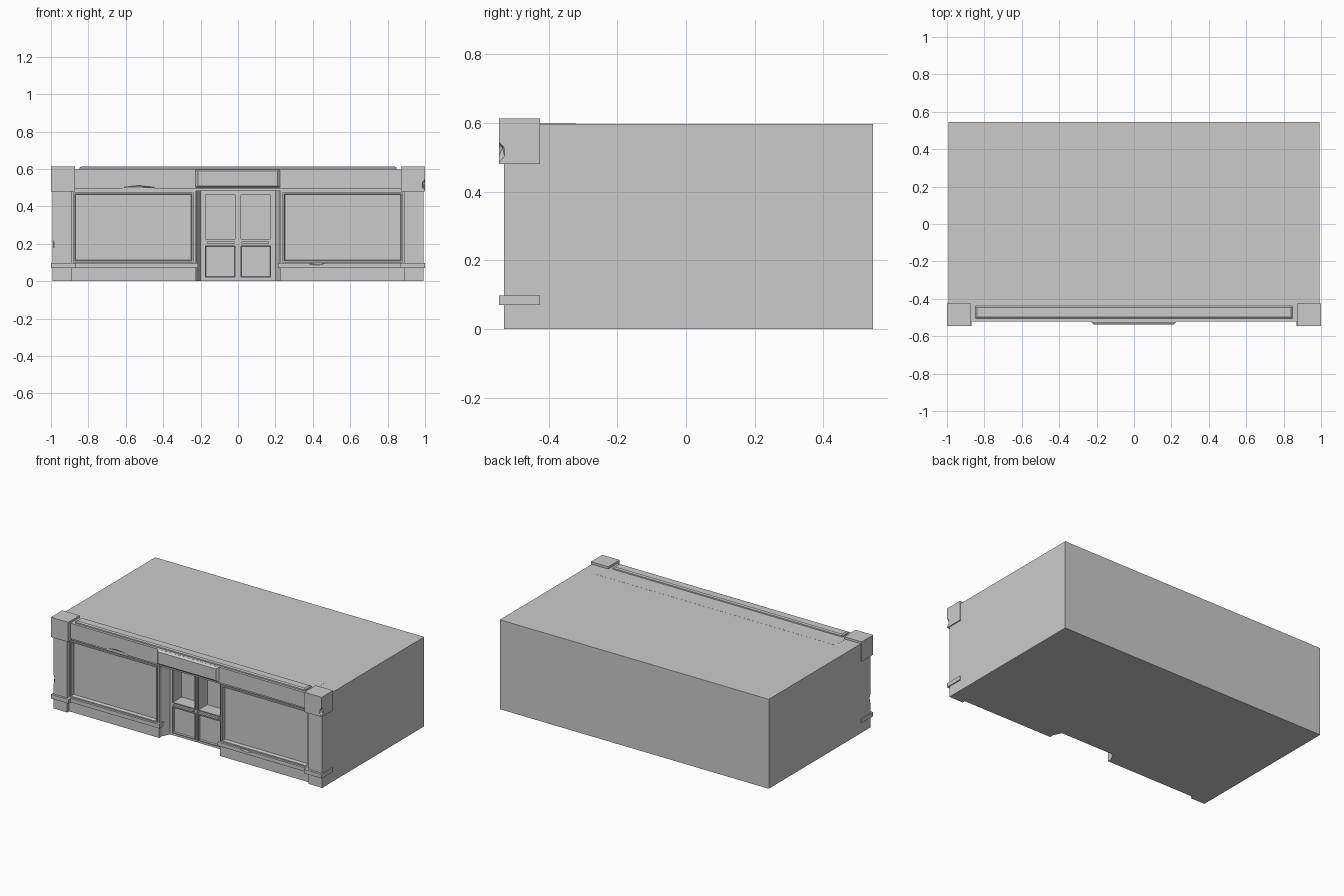
import bpy, bmesh

if "Cube" in bpy.data.objects:
    bpy.data.objects.remove(bpy.data.objects["Cube"])


def finish(name, bm):
    bmesh.ops.recalc_face_normals(bm, faces=bm.faces[:])
    me = bpy.data.meshes.new(name)
    bm.to_mesh(me)
    bm.free()
    ob = bpy.data.objects.new(name, me)
    bpy.context.collection.objects.link(ob)
    return ob


def loft(name, loops):
    """Skin through matching closed loops of points and cap both ends."""
    bm = bmesh.new()
    rows = [[bm.verts.new(p) for p in loop] for loop in loops]
    n = len(rows[0])
    for a, b in zip(rows, rows[1:]):
        for i in range(n):
            j = (i + 1) % n
            bm.faces.new((a[i], a[j], b[j], b[i]))
    bm.faces.new(rows[0])
    bm.faces.new(rows[-1])
    return finish(name, bm)


def panel(name, s, rings):
    """Rectangles (x0, x1, z0, z1, y) facing the front, mirrored by s."""
    return loft(name, [[(s * x0, y, z0), (s * x1, y, z0), (s * x1, y, z1), (s * x0, y, z1)]
                       for x0, x1, z0, z1, y in rings])


def box(name, s, x0, x1, y0, y1, z0, z1):
    return panel(name, s, [(x0, x1, z0, z1, y1), (x0, x1, z0, z1, y0)])


def chip(ob, loc, size):
    """Knock a small faceted chip out of an edge."""
    bm = bmesh.new()
    bmesh.ops.create_icosphere(bm, subdivisions=1, radius=1)
    for v in bm.verts:
        v.co = [c * r + o for c, r, o in zip(v.co, size, loc)]
    cutter = finish(ob.name + "_chip_cutter", bm)
    cutter.hide_render = True
    cutter.hide_set(True)
    mod = ob.modifiers.new("chip", 'BOOLEAN')
    mod.operation = 'DIFFERENCE'
    mod.solver = 'EXACT'
    mod.object = cutter


# main block with corner pilasters and splayed entrance, extruded from its plan
half = [(.993, .545), (.993, -.53), (.89, -.53), (.89, -.48), (.225, -.48), (.20, -.43), (.20, -.33)]
plan = half + [(-x, y) for x, y in reversed(half)]
body = loft("shop_body", [[(x, y, z) for x, y in plan] for z in (0, .597)])
chip(body, (-.995, -.532, .19), (.015, .015, .04))

for s, side in ((-1, "left"), (1, "right")):
    # pilaster cap and band
    cap = box(side + "_pilaster_cap", s, .872, 1, -.545, -.425, .48, .612)
    if s > 0:
        chip(cap, (1.0, -.545, .515), (.018, .02, .03))
    box(side + "_pilaster_band", s, .87, 1, -.545, -.425, .07, .097)

    # display window with stepped frame
    panel(side + "_window", s, [
        (.225, .89, .05, .495, -.47), (.225, .89, .05, .495, -.505),
        (.238, .88, .10, .475, -.505), (.238, .88, .10, .475, -.515),
        (.246, .872, .108, .467, -.515), (.250, .868, .112, .463, -.492)])
    # plinth and sill
    box(side + "_plinth", s, .225, .89, -.51, -.47, 0, .072)
    sill = box(side + "_sill", s, .215, .89, -.522, -.47, .07, .096)
    if s > 0:
        chip(sill, (.42, -.524, .097), (.06, .015, .012))

    # door leaf: deep upper light, shallow lower panel, push rail
    panel(side + "_door_upper", s, [
        (.003, .2, .2, .495, -.325), (.003, .2, .2, .495, -.43),
        (.010, .180, .218, .467, -.43), (.010, .180, .218, .467, -.437),
        (.016, .174, .224, .461, -.437), (.016, .174, .224, .461, -.345)])
    panel(side + "_door_lower", s, [
        (.003, .2, 0, .2, -.325), (.003, .2, 0, .2, -.43),
        (.010, .180, .016, .194, -.43), (.010, .180, .016, .194, -.437),
        (.016, .174, .022, .188, -.437), (.018, .172, .024, .186, -.425)])
    box(side + "_door_rail", s, .02, .165, -.445, -.42, .201, .213)

# door meeting post
box("door_meeting_post", 1, -.004, .004, -.425, -.33, 0, .495)

# fascia with a shadow moulding underneath
fascia = box("fascia", 1, -.88, .88, -.522, -.32, .495, .5975)
chip(fascia, (-.53, -.524, .493), (.11, .012, .02))
box("fascia_moulding", 1, -.88, .88, -.512, -.32, .482, .495)

# central sign board with sloped edges
panel("sign_board", 1, [(-.228, .225, .5, .597, -.515), (-.228, .225, .5, .597, -.524),
                        (-.215, .212, .51, .588, -.537)])

# raised coping strip on the roof edge
loft("roof_coping", [[(-x, y0, z), (x, y0, z), (x, y1, z), (-x, y1, z)] for x, y0, y1, z in
                     ((.848, -.505, -.438, .59), (.848, -.505, -.438, .606), (.84, -.497, -.446, .612))])
